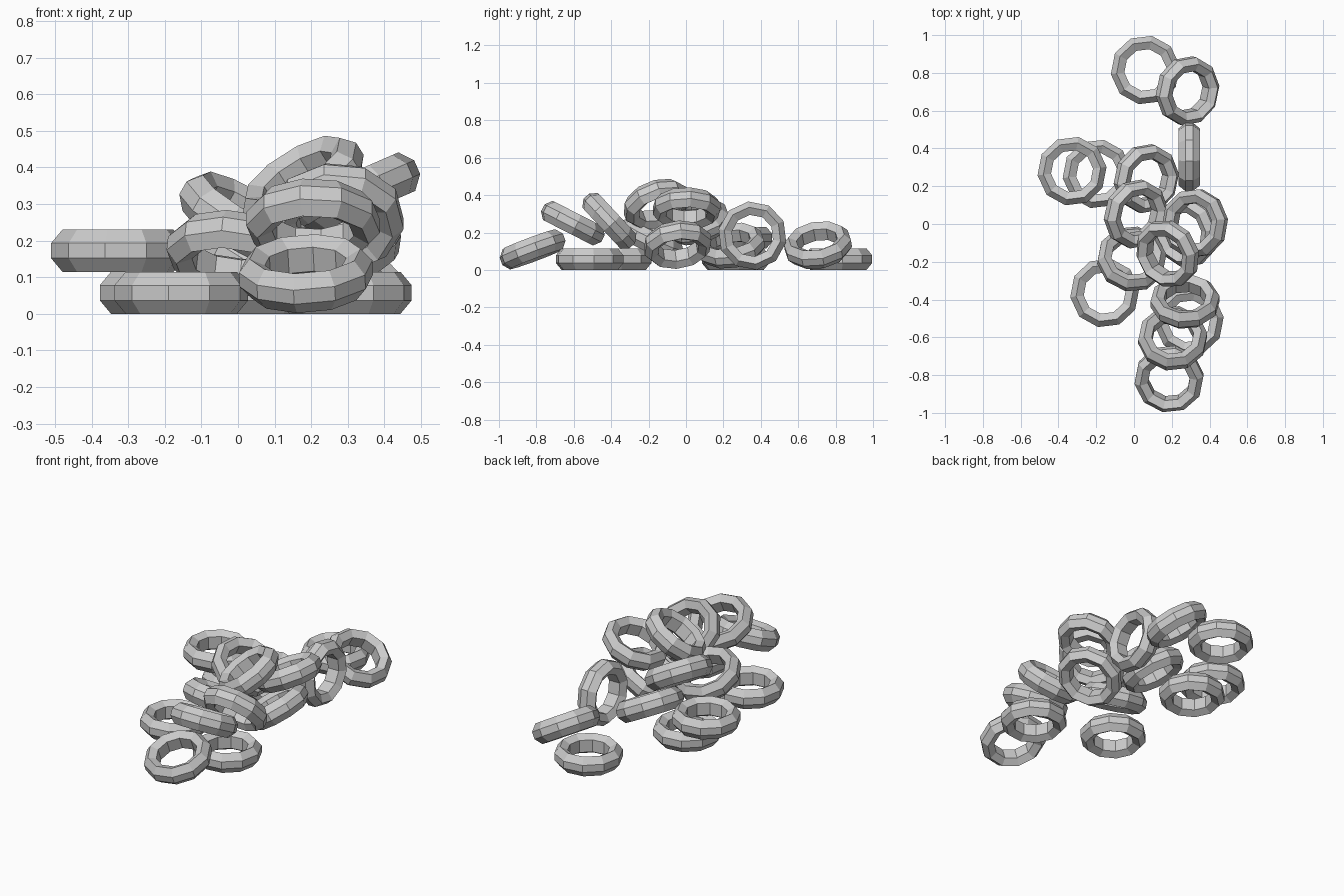
import bpy, bmesh, math
from mathutils import Vector, Matrix

if "Cube" in bpy.data.objects:
    bpy.data.objects.remove(bpy.data.objects["Cube"])

SIDES = 10
# Ring cross-section: (radius, height)
PROFILE = [(0.184, -0.0205), (0.184, 0.0205), (0.153, 0.0575),
           (0.112, 0.035), (0.112, -0.035), (0.153, -0.0575)]


def ring_mesh():
    # Faceted ring swept around z
    bm = bmesh.new()
    loops = []
    for i in range(SIDES):
        a = math.tau * i / SIDES + math.radians(7)
        loops.append([bm.verts.new((r * math.cos(a), r * math.sin(a), z))
                      for r, z in PROFILE])
    n = len(PROFILE)
    for i in range(SIDES):
        p, q = loops[i], loops[(i + 1) % SIDES]
        for j in range(n):
            k = (j + 1) % n
            bm.faces.new((p[j], q[j], q[k], p[k]))
    bmesh.ops.recalc_face_normals(bm, faces=bm.faces)
    me = bpy.data.meshes.new("ring")
    bm.to_mesh(me)
    bm.free()
    return me


mesh = ring_mesh()


def ring(name, centre, axis=(0, 0, 1)):
    ob = bpy.data.objects.new(name, mesh)
    bpy.context.collection.objects.link(ob)
    rot = Vector((0, 0, 1)).rotation_difference(Vector(axis).normalized())
    ob.matrix_world = Matrix.Translation(centre) @ rot.to_matrix().to_4x4()


# Rings lying flat
ring("flat_ring_back", (0.06, 0.815, 0.0575))
ring("flat_ring_left_lower", (-0.195, 0.265, 0.0575))
ring("flat_ring_left_upper", (-0.328, 0.28, 0.1725))
ring("flat_ring_front_left", (-0.155, -0.365, 0.0575))
ring("flat_ring_front_right", (0.292, -0.515, 0.0575))

# Ring standing on edge
ring("upright_ring", (0.292, 0.355, 0.183), (1, 0, 0))

# Leaning rings at the back
ring("leaning_ring_back", (0.283, 0.705, 0.132), (0.5, -0.15, 0.85))
ring("leaning_ring_middle", (0.065, 0.24, 0.13), (0.45, -0.15, 0.87))
ring("leaning_ring_middle_top", (0.01, 0.053, 0.26), (0.48, -0.2, 0.84))

# Leaning rings in the central heap
ring("heap_ring_right_lower", (0.28, -0.045, 0.135), (-0.52, -0.12, 0.85))
ring("heap_ring_right_upper", (0.322, 0.003, 0.328), (-0.4, 0, 0.92))
ring("heap_ring_top", (0.178, -0.157, 0.352), (-0.5, -0.3, 0.8))
ring("heap_ring_left", (-0.012, -0.185, 0.165), (0.1, 0.43, 0.9))

# Row of leaning rings at the front
ring("front_row_ring_rear", (0.27, -0.41, 0.262), (0, 0.73, 0.68))
ring("front_row_ring_middle", (0.205, -0.605, 0.25), (0, 0.454, 0.891))
ring("front_row_ring_front", (0.186, -0.82, 0.11), (-0.05, -0.35, 0.937))
